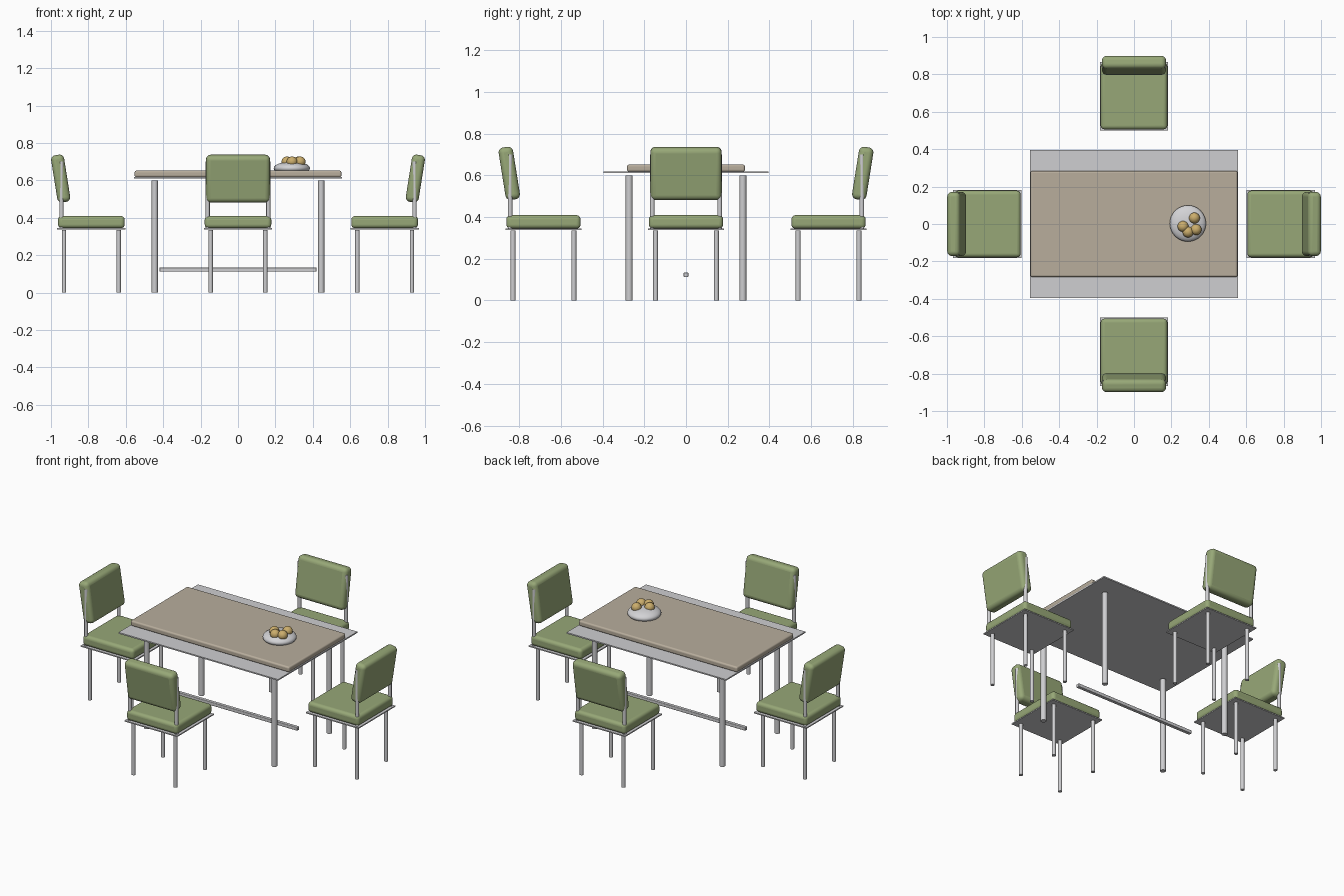
import bpy, math
from mathutils import Matrix, Vector

if "Cube" in bpy.data.objects:
    bpy.data.objects.remove(bpy.data.objects["Cube"])


def material(name, r, g, b):
    m = bpy.data.materials.new(name)
    m.diffuse_color = (r, g, b, 1)
    m.use_nodes = True
    m.node_tree.nodes["Principled BSDF"].inputs["Base Color"].default_value = m.diffuse_color
    return m


GREEN = material("green upholstery", 0.31, 0.39, 0.185)
METAL = material("grey metal", 0.62, 0.62, 0.635)
BEIGE = material("beige tabletop", 0.48, 0.42, 0.335)
BOWL = material("light grey bowl", 0.65, 0.65, 0.67)
FRUIT = material("yellow fruit", 0.60, 0.42, 0.15)


def finish(name, mat, matrix):
    ob = bpy.context.object
    ob.name = name
    ob.data.materials.append(mat)
    ob.matrix_world = matrix
    bpy.ops.object.shade_smooth_by_angle(angle=math.radians(40))
    return ob


def box(name, mat, size, loc, bevel=0.0, tilt=0.0, base=Matrix()):
    bpy.ops.mesh.primitive_cube_add(size=1)
    ob = bpy.context.object
    ob.data.transform(Matrix.Diagonal((*size, 1)))
    if bevel:
        mod = ob.modifiers.new("rounded edges", 'BEVEL')
        mod.width, mod.segments = bevel, 5
    return finish(name, mat, base @ Matrix.Translation(loc) @ Matrix.Rotation(tilt, 4, 'X'))


def rod(name, mat, radius, x, y, z0, z1, base=Matrix()):
    bpy.ops.mesh.primitive_cylinder_add(vertices=20, radius=radius, depth=z1 - z0)
    return finish(name, mat, base @ Matrix.Translation((x, y, (z0 + z1) / 2)))


def ball(name, mat, radii, loc):
    bpy.ops.mesh.primitive_uv_sphere_add(segments=32, ring_count=16, radius=1)
    bpy.context.object.data.transform(Matrix.Diagonal((*radii, 1)))
    return finish(name, mat, Matrix.Translation(loc))


# Table: thin metal plate, beige slab, four legs and a floating stretcher
box("table_plate", METAL, (1.11, 0.79, 0.008), (0, 0, 0.615))
box("table_top", BEIGE, (1.106, 0.566, 0.034), (0, 0, 0.635), bevel=0.01)
for x in (-0.445, 0.445):
    for y in (-0.273, 0.273):
        rod("table_leg", METAL, 0.0165, x, y, 0, 0.60)
box("table_stretcher", METAL, (0.84, 0.022, 0.022), (0, 0, 0.123), bevel=0.004)

# Bowl mound with fruit
ball("bowl", BOWL, (0.097, 0.097, 0.036), (0.288, 0.003, 0.665))
for x, y in ((0.323, 0.032), (0.262, -0.013), (0.289, -0.043), (0.332, -0.030)):
    ball("fruit", FRUIT, (0.029, 0.029, 0.028), (x, y, 0.70))


# Chair: built with its back towards +y, then turned around the table
def chair(angle, distance):
    base = Matrix.Rotation(angle, 4, 'Z') @ Matrix.Translation((0, distance, 0))
    box("seat_plate", METAL, (0.366, 0.366, 0.007), (0, 0, 0.341), base=base)
    box("seat", GREEN, (0.356, 0.356, 0.065), (0, 0, 0.377), bevel=0.02, base=base)
    box("backrest", GREEN, (0.342, 0.07, 0.255), (0, 0.164, 0.61),
        bevel=0.025, tilt=-math.radians(9), base=base)
    for x in (-1, 1):
        rod("back_post", METAL, 0.011, x * 0.162, 0.160, 0.34, 0.70, base)
        for y in (-1, 1):
            rod("chair_leg", METAL, 0.0115, x * 0.146, y * 0.146, 0, 0.335, base)


for i, distance in enumerate((0.684, 0.784, 0.684, 0.784)):
    chair(i * math.pi / 2, distance)
